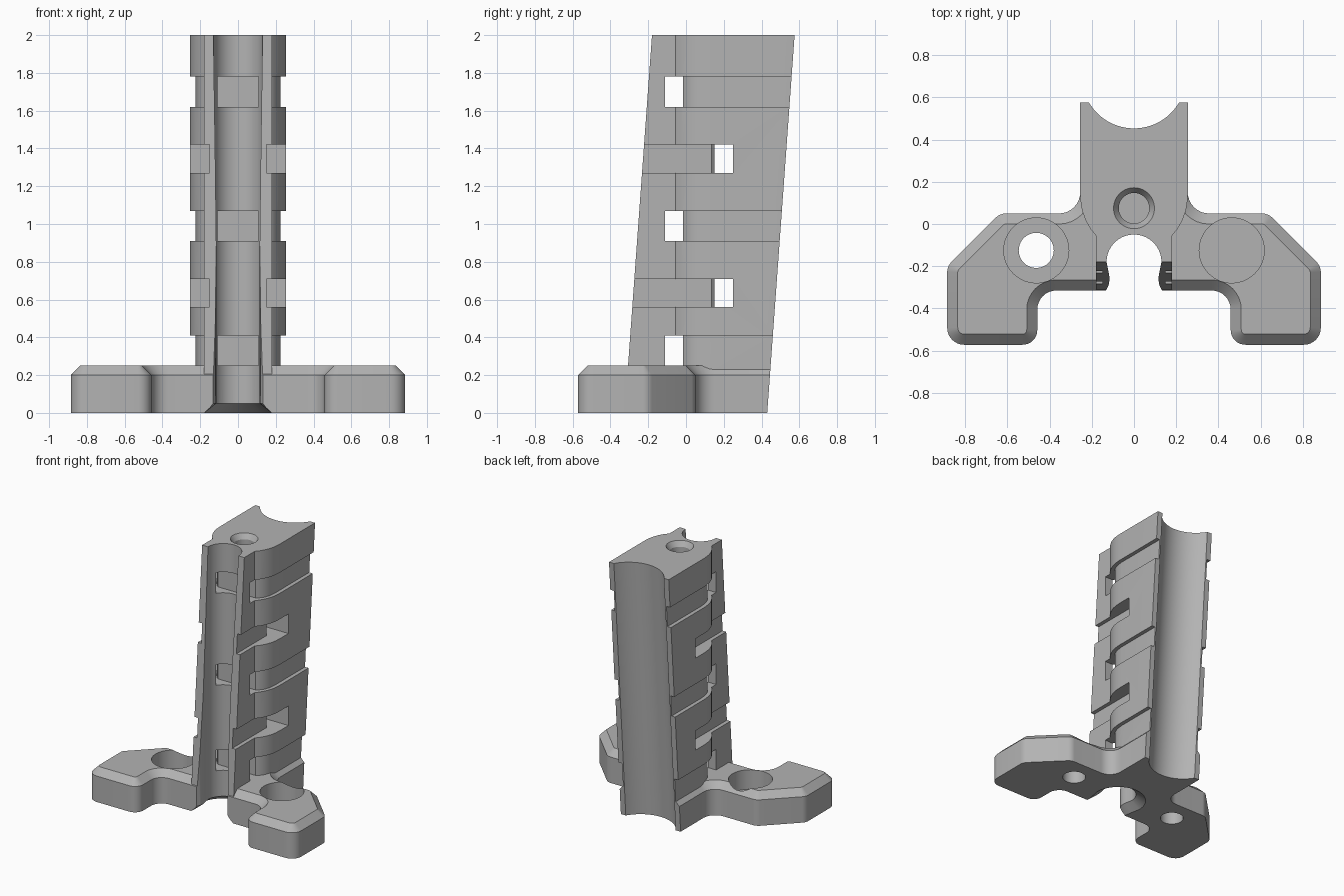
import bpy, bmesh
from math import sin, cos, pi
from mathutils import Vector

if "Cube" in bpy.data.objects:
    bpy.data.objects.remove(bpy.data.objects["Cube"])

grey = bpy.data.materials.new("grey plastic")
grey.use_nodes = True
COLOUR = (0.45, 0.45, 0.45, 1)
grey.diffuse_color = COLOUR
grey.node_tree.nodes["Principled BSDF"].inputs["Base Color"].default_value = COLOUR

LEAN = 0.0725   # how far the front and back faces lean per unit of height


def prism(name, pts, z0, z1, at=(0, 0), s0=1, s1=1, lean=0, chamfer=0):
    """Loft an outline from z0 to z1, optionally scaled, leaning or chamfered on top."""
    bm = bmesh.new()
    rings = []
    for z, s in ((z0, s0), (z1, s1)):
        rings.append([bm.verts.new((at[0] + x * s, at[1] + y * s + lean * z, z)) for x, y in pts])
    low, high = rings
    bm.faces.new(low)
    top = bm.faces.new(high)
    n = len(pts)
    for i in range(n):
        j = (i + 1) % n
        bm.faces.new((low[i], low[j], high[j], high[i]))
    bmesh.ops.recalc_face_normals(bm, faces=bm.faces)
    if chamfer:
        bmesh.ops.bevel(bm, geom=list(top.edges), offset=chamfer, segments=1,
                        affect='EDGES', clamp_overlap=False)
    mesh = bpy.data.meshes.new(name)
    bm.to_mesh(mesh)
    bm.free()
    mesh.materials.append(grey)
    obj = bpy.data.objects.new(name, mesh)
    bpy.context.collection.objects.link(obj)
    return obj


def combine(body, other, operation='DIFFERENCE'):
    """Apply a boolean and discard the helper."""
    mod = body.modifiers.new("cut", 'BOOLEAN')
    mod.operation, mod.solver, mod.object = operation, 'EXACT', other
    bpy.context.view_layer.objects.active = body
    bpy.ops.object.modifier_apply(modifier=mod.name)
    bpy.data.objects.remove(other)


def circle(r, n=64):
    return [(r * cos(2 * pi * i / n), r * sin(2 * pi * i / n)) for i in range(n)]


def box(x0, x1, y0, y1):
    return [(x0, y0), (x1, y0), (x1, y1), (x0, y1)]


def flip(pts):
    return [(-x, y) for x, y in reversed(pts)]


def rounded(corners, steps=8):
    """Round the inner corners of an open path of (x, y, radius)."""
    out = []
    for i, (x, y, r) in enumerate(corners):
        if r == 0:
            out.append((x, y))
            continue
        p = Vector((x, y))
        a = (Vector(corners[i - 1][:2]) - p).normalized()
        b = (Vector(corners[i + 1][:2]) - p).normalized()
        half = a.angle(b) / 2
        centre = p + (a + b).normalized() * (r / sin(half))
        start = p + a * (r * cos(half) / sin(half)) - centre
        end = p + b * (r * cos(half) / sin(half)) - centre
        sweep = start.angle(end)
        for k in range(steps + 1):
            t = k / steps
            v = (start * sin((1 - t) * sweep) + end * sin(t * sweep)) / sin(sweep)
            out.append(tuple(centre + v))
    return out


# Column with two front clip arms
half = [(0.18, -0.5), (0.18, -0.055), (0.205, -0.025), (0.228, 0.015),
        (0.245, 0.06), (0.252, 0.1), (0.255, 0.14), (0.255, 0.8)]
body = prism("bracket", half + flip(half), 0.15, 2)

# Leaning front face of the arms
combine(body, prism("front_cutter", box(-1, 1, -2, -0.325), -1, 3, lean=LEAN))

# Strap grooves that pass behind the front channel and around the back
groove = [(0.16, -0.015), (0.18, -0.0), (0.203, 0.03), (0.218, 0.07),
          (0.225, 0.13), (0.225, 0.9), (0.5, 0.9), (0.5, -0.015)]
for low, high in ((0.1, 0.41), (0.91, 1.07), (1.62, 1.78)):
    combine(body, prism("slot", box(-0.5, 0.5, -0.11, -0.015), low, high))
    for side in (groove, flip(groove)):
        combine(body, prism("groove", side, low, high))

# Strap grooves that pass through the column and around the arms
groove = [(0.15, -0.6), (0.15, 0.135), (0.135, 0.15), (0, 0.15),
          (0, 0.25), (0.5, 0.25), (0.5, -0.6)]
for low, high in ((0.56, 0.71), (1.27, 1.42)):
    for side in (groove, flip(groove)):
        combine(body, prism("groove", side, low, high))

# Base plate with two feet and a chamfered top edge
half = rounded([(0.1, -0.315, 0), (0.458, -0.315, 0.09), (0.458, -0.572, 0.07),
                (0.885, -0.572, 0.08), (0.885, -0.2, 0.07), (0.635, 0.05, 0.07),
                (0.255, 0.05, 0.1), (0.255, 0.8, 0)])
base = prism("base", half + flip(half), 0, 0.25, chamfer=0.05)
combine(body, base, 'UNION')

# Leaning back face and its round trough
combine(body, prism("back_cutter", box(-1, 1, 0.43, 2), -1, 3, lean=LEAN))
combine(body, prism("trough_cutter", circle(0.247, 96), -1, 3, at=(0, 0.555), lean=LEAN))

# Front snap channel, flared at the bottom
arc = [(0.13 * cos(pi * i / 32), 0.13 * sin(pi * i / 32)) for i in range(33)]
lip = [(0.15, -0.3), (0.135, -0.14), (0.12, -0.11), (0.115, -0.08), (0.12, -0.05)]
channel = lip + arc + flip(lip)
combine(body, prism("channel_cutter", channel, -1, 3, at=(0, -0.18)))
combine(body, prism("flare_cutter", channel, -0.05, 0.06, at=(0, -0.18), s0=2.08, s1=0.89))

# Blind screw hole in the top, with a chamfered rim
combine(body, prism("screw_hole", circle(0.072), 1.7, 2.1, at=(0, 0.075)))
combine(body, prism("rim", circle(0.072), 1.95, 2.05, at=(0, 0.075), s0=0.9, s1=1.79))

# Counterbored mounting holes in the feet
for x in (-0.463, 0.463):
    combine(body, prism("bolt_hole", circle(0.083), -1, 1, at=(x, -0.125)))
    combine(body, prism("counterbore", circle(0.154), 0.1, 0.5, at=(x, -0.125)))

for o in bpy.context.selected_objects:
    o.select_set(False)
body.select_set(True)
bpy.context.view_layer.objects.active = body
bpy.ops.object.shade_smooth_by_angle(angle=0.5)
